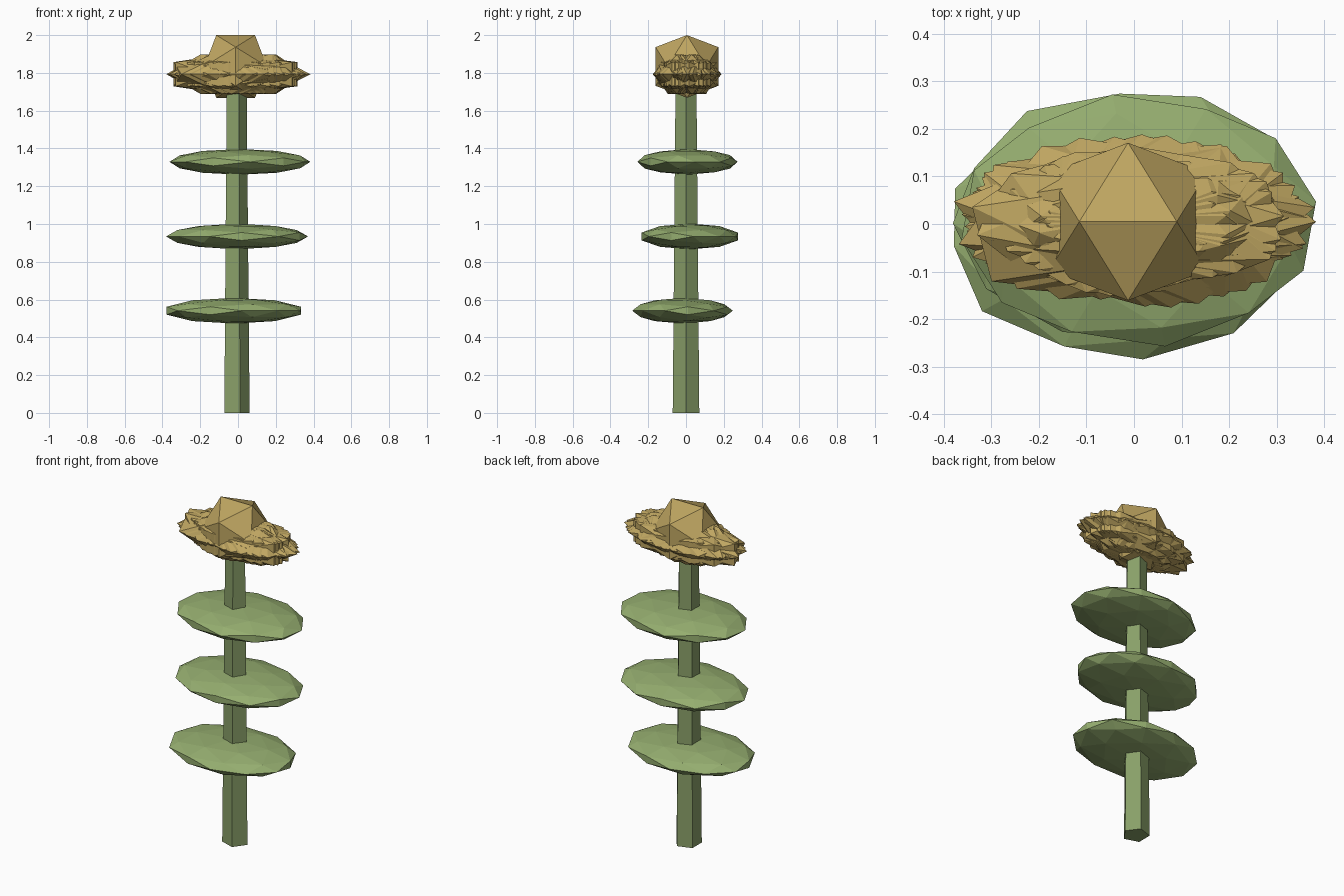
import bpy, bmesh, math, random
from mathutils import Vector, Matrix

if "Cube" in bpy.data.objects:
    bpy.data.objects.remove(bpy.data.objects["Cube"])

random.seed(4)
CX = -0.0125  # stem axis


def material(name, rgb):
    m = bpy.data.materials.new(name)
    m.diffuse_color = (*rgb, 1)
    m.use_nodes = True
    m.node_tree.nodes["Principled BSDF"].inputs["Base Color"].default_value = m.diffuse_color
    return m


leaf_green = material("leaf_green", (0.30, 0.42, 0.16))
stem_green = material("stem_green", (0.25, 0.35, 0.14))
gold = material("gold", (0.52, 0.38, 0.12))


def ico_points(detail):
    t = (1 + math.sqrt(5)) / 2
    pts = []
    for a in (-1, 1):
        for b in (-t, t):
            pts += [Vector(p).normalized() for p in ((b, a, 0), (0, b, a), (a, 0, b))]
    if detail:
        pts += [(p + q).normalized() for i, p in enumerate(pts) for q in pts[:i]
                if (p - q).length < 1.1]
    return pts


def finish(name, bm, mat):
    bmesh.ops.recalc_face_normals(bm, faces=bm.faces)
    mesh = bpy.data.meshes.new(name)
    bm.to_mesh(mesh)
    bm.free()
    mesh.materials.append(mat)
    ob = bpy.data.objects.new(name, mesh)
    bpy.context.collection.objects.link(ob)
    return ob


def ball(name, mat, loc, scale, turn=0, detail=0):
    # faceted ball, turned about z first and then stretched
    bm = bmesh.new()
    rot = Matrix.Rotation(math.radians(turn), 3, 'Z')
    for p in ico_points(detail):
        p = rot @ p
        bm.verts.new([c + s * v for c, s, v in zip(loc, scale, p)])
    bmesh.ops.convex_hull(bm, input=bm.verts)
    return finish(name, bm, mat)


# five-sided tapered stem with one corner towards +x
bm = bmesh.new()
rings = [[bm.verts.new((CX + r * math.cos(k * math.tau / 5), r * math.sin(k * math.tau / 5), z))
          for k in range(5)] for r, z in ((0.074, 0), (0.058, 1.76))]
for k in range(5):
    j = (k + 1) % 5
    bm.faces.new((rings[0][k], rings[0][j], rings[1][j], rings[1][k]))
for ring in rings:
    bm.faces.new(ring)
finish("stem", bm, stem_green)

# three flat leaf tiers
for i, (x, y, z, turn) in enumerate(((-0.0225, -0.0185, 0.541, 128),
                                     (-0.005, 0.02, 0.934, 35.7),
                                     (0.01, 0.0075, 1.329, 8.5))):
    ball(f"leaf_tier_{i + 1}", leaf_green, (x, y, z), (0.377, 0.268, 0.068), turn, 1)

# overlapping petals, each a turned and stretched faceted ball
N = 18
for i in range(N):
    a = random.uniform(0, math.tau)
    ball(f"petal_{i + 1}", gold,
         (CX + 0.01 + 0.018 * math.cos(a), 0.005 + 0.012 * math.sin(a), 1.793),
         (0.37, 0.173, 0.122), i * 180 / N)
ball("petal_left", gold, (-0.035, 0, 1.793), (0.37, 0.173, 0.122), 76)

# flower centre
ball("flower_centre", gold, (CX, 0.005, 1.834), (0.195, 0.195, 0.195))
